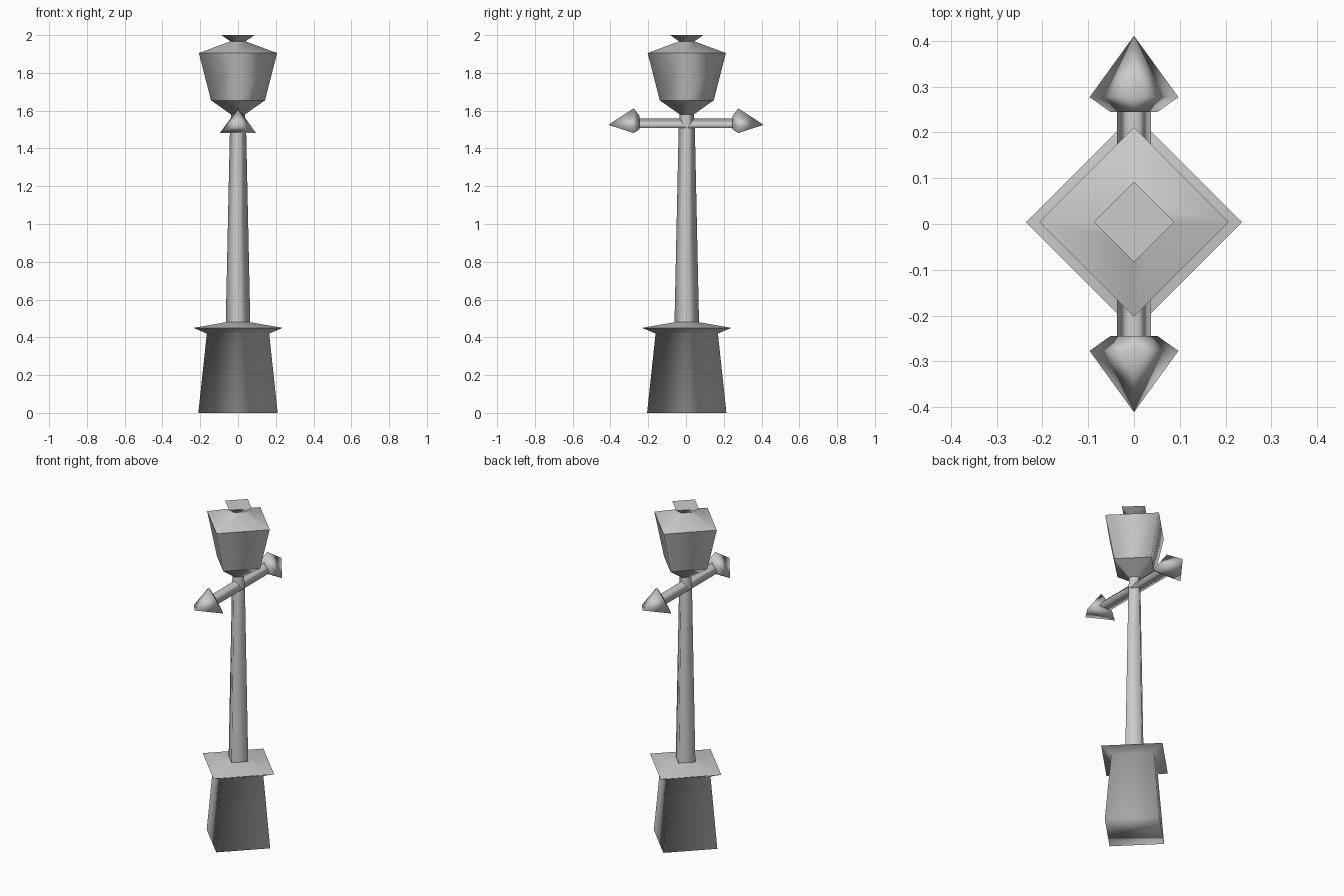
import bpy, bmesh, math

if "Cube" in bpy.data.objects:
    bpy.data.objects.remove(bpy.data.objects["Cube"])

grey = bpy.data.materials.new("weathered_grey")
grey.diffuse_color = (0.6, 0.6, 0.6, 1)
grey.use_nodes = True
grey.node_tree.nodes["Principled BSDF"].inputs["Base Color"].default_value = grey.diffuse_color


def lathe(name, profile, sides=4, start=0.0, cap_bottom=False, cap_top=False):
    """Low-poly turned part; profile is (radius, height) from bottom to top."""
    bm = bmesh.new()
    rings = []
    for r, z in profile:
        ring = []
        for i in range(sides):
            a = start + 2 * math.pi * i / sides
            ring.append(bm.verts.new((r * math.cos(a), r * math.sin(a), z)))
        rings.append(ring)
    for lo, hi in zip(rings, rings[1:]):
        for i in range(sides):
            j = (i + 1) % sides
            bm.faces.new((lo[i], lo[j], hi[j], hi[i]))
    if cap_bottom:
        bm.faces.new(rings[0][::-1])
    if cap_top:
        bm.faces.new(rings[-1])
    for f in bm.faces:
        f.smooth = True
    bmesh.ops.remove_doubles(bm, verts=bm.verts, dist=1e-5)
    mesh = bpy.data.meshes.new(name)
    bm.to_mesh(mesh)
    bm.free()
    mesh.materials.append(grey)
    obj = bpy.data.objects.new(name, mesh)
    bpy.context.collection.objects.link(obj)
    return obj


# Diamond-section post: pedestal, ledge, pole, lantern, finial
post_parts = [
    lathe("pedestal", [(0.21, 0), (0.165, 0.42), (0.236, 0.45)], cap_bottom=True),
    lathe("pedestal_ledge", [(0.236, 0.45), (0.065, 0.48)]),
    lathe("pole", [(0.065, 0.475), (0.043, 1.5), (0.037, 1.58)]),
    lathe("lantern_cup", [(0.037, 1.58), (0.143, 1.655)]),
    lathe("lantern_body", [(0.143, 1.655), (0.207, 1.905)]),
    lathe("lantern_roof", [(0.207, 1.905), (0.04, 1.967)]),
    lathe("finial", [(0.04, 1.967), (0.088, 2.0)]),
    lathe("finial_top", [(0.088, 2.0), (0.0, 2.0)]),
]
for part in post_parts:
    part.location.y = 0.004

# Triangular crossbar with a barbed point at each end
head = [(0.043, 0.245), (0.06, 0.245), (0.112, 0.277), (0.0, 0.411)]
back_head = [(r, -z) for r, z in reversed(head)]
apex = -math.pi / 2
bar_parts = [
    lathe("crossbar", [(0.043, -0.245), (0.043, 0.245)], 3, apex),
    lathe("crossbar_point_back", head, 3, apex),
    lathe("crossbar_point_front", back_head, 3, apex),
]
for part in bar_parts:
    part.scale.y = 0.78
    part.rotation_euler.x = -math.pi / 2
    part.location.z = 1.525
